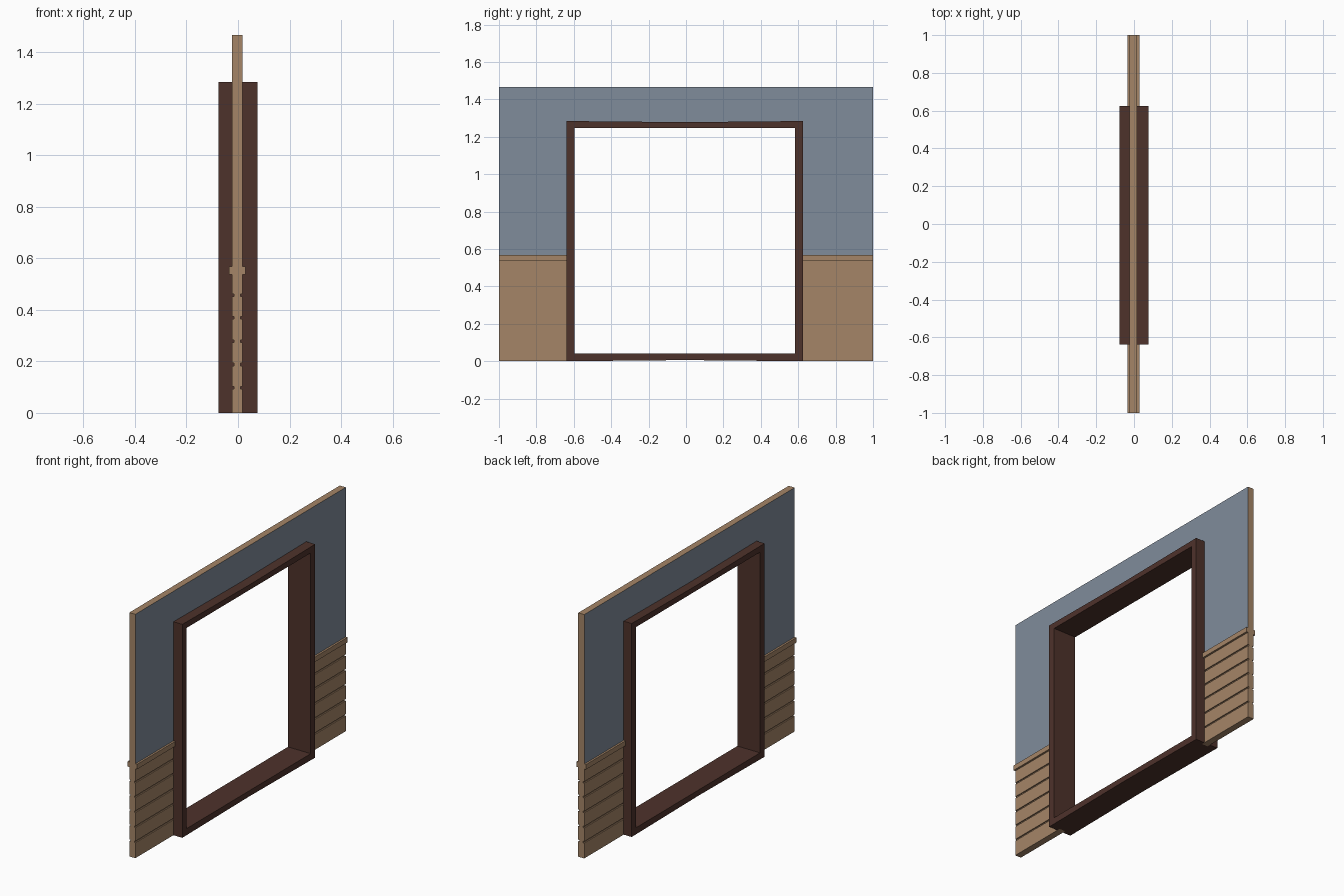
import bpy, bmesh

if "Cube" in bpy.data.objects:
    bpy.data.objects.remove(bpy.data.objects["Cube"])


def material(name, rgb):
    m = bpy.data.materials.new(name)
    m.diffuse_color = (*rgb, 1)
    m.use_nodes = True
    m.node_tree.nodes["Principled BSDF"].inputs["Base Color"].default_value = m.diffuse_color
    return m


WOOD = material("light_wood", (0.376, 0.235, 0.136))
PAINT = material("blue_paint", (0.216, 0.262, 0.328))
DARK = material("dark_wood", (0.076, 0.032, 0.024))


def make_object(name, bm, *mats):
    bmesh.ops.recalc_face_normals(bm, faces=bm.faces)
    me = bpy.data.meshes.new(name)
    for m in mats:
        me.materials.append(m)
    bm.to_mesh(me)
    bm.free()
    ob = bpy.data.objects.new(name, me)
    bpy.context.collection.objects.link(ob)
    return ob


# Wall: panelled cross-section with grooves and a chair rail, run along y
CX, HALF, RAIL, TOP = -0.003, 0.02, 0.032, 1.467
side = [(HALF, 0)]
for z in (0.097, 0.188, 0.279, 0.369, 0.457):
    side += [(HALF, z - 0.005), (HALF - 0.007, z - 0.005),
             (HALF - 0.007, z + 0.005), (HALF, z + 0.005)]
side += [(HALF, 0.538), (RAIL, 0.538), (RAIL, 0.568), (HALF, 0.568), (HALF, TOP)]
outline = side + [(-x, z) for x, z in reversed(side)]

bm = bmesh.new()
end = bm.faces.new([bm.verts.new((CX + x, -1, z)) for x, z in outline])
run = bmesh.ops.extrude_face_region(bm, geom=[end], use_keep_orig=True)
bmesh.ops.translate(bm, vec=(0, 2, 0),
                    verts=[v for v in run["geom"] if isinstance(v, bmesh.types.BMVert)])
bm.normal_update()
for f in bm.faces:
    upper = f.calc_center_median().z > 0.8
    f.material_index = 1 if upper and abs(f.normal.x) > 0.9 else 0
wall = make_object("panelled_wall", bm, WOOD, PAINT)

# Opening cut through the wall behind the frame
Y0, Y1, Z1 = -0.638, 0.625, 1.284
bm = bmesh.new()
bmesh.ops.create_cube(bm, size=1)
for v in bm.verts:
    v.co.x *= 0.5
    v.co.y = Y0 + 0.02 if v.co.y < 0 else Y1 - 0.02
    v.co.z = -0.2 if v.co.z < 0 else Z1 - 0.02
cutter = make_object("opening_cutter", bm, WOOD)
cut = wall.modifiers.new("opening", "BOOLEAN")
cut.operation, cut.solver, cut.object = "DIFFERENCE", "EXACT", cutter
bpy.context.view_layer.update()
wall.data = bpy.data.meshes.new_from_object(
    wall.evaluated_get(bpy.context.evaluated_depsgraph_get()))
wall.modifiers.clear()
bpy.data.objects.remove(cutter)

# Deep window frame, top and bottom bowing slightly inward at mid-span
W, BOW, T, MID = 0.076, 0.006, 0.042, (Y0 + Y1) / 2
outer = [(Y0, 0), (MID, BOW), (Y1, 0), (Y1, Z1), (MID, Z1 - BOW), (Y0, Z1)]
a, b, c, d = Y0 + T, Y1 - T, 0.04, Z1 - 0.037
inner = [(a, c), (MID, c), (b, c), (b, d), (MID, d), (a, d)]
bm = bmesh.new()
loops = [[bm.verts.new((x, y, z)) for y, z in pts]
         for x, pts in ((-W, outer), (W, outer), (W, inner), (-W, inner))]
for k in range(4):
    p, q = loops[k], loops[(k + 1) % 4]
    for i in range(6):
        j = (i + 1) % 6
        bm.faces.new((p[i], p[j], q[j], q[i]))
make_object("window_frame", bm, DARK)
